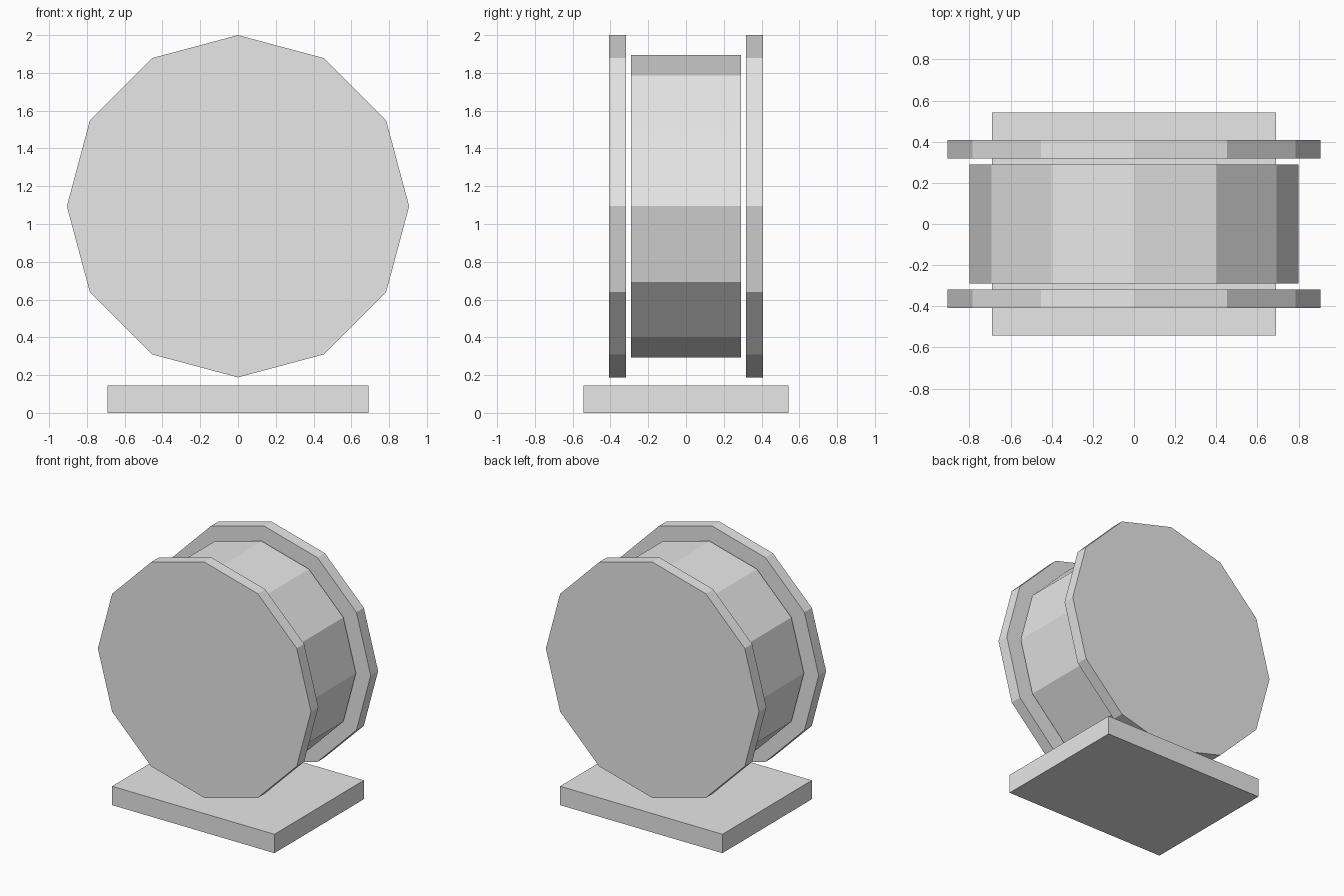
import bpy
import math

cube = bpy.data.objects.get("Cube")
if cube:
    bpy.data.objects.remove(cube, do_unlink=True)

# One plain grey for every part
grey = bpy.data.materials.new("light_grey")
grey.use_nodes = True
colour = (0.8, 0.8, 0.8, 1.0)
grey.diffuse_color = colour
for node in grey.node_tree.nodes:
    if node.type == 'BSDF_PRINCIPLED':
        node.inputs["Base Color"].default_value = colour

AXIS_HEIGHT = 1.094
SIDES = 12


def finish(name):
    obj = bpy.context.object
    obj.name = name
    bpy.ops.object.transform_apply(location=False, rotation=True, scale=True)
    obj.data.materials.append(grey)
    return obj


def add_disc(name, radius, y, thickness):
    """Flat-sided cylinder lying along y, with a corner at the top."""
    bpy.ops.mesh.primitive_cylinder_add(
        vertices=SIDES, radius=radius, depth=thickness,
        location=(0, y, AXIS_HEIGHT), rotation=(math.pi / 2, 0, 0))
    return finish(name)


# Base slab
bpy.ops.mesh.primitive_cube_add(size=1, location=(0, 0, 0.0725))
bpy.context.object.scale = (1.38, 1.086, 0.145)
finish("base_slab")

# Central drum
add_disc("drum", 0.8, 0, 0.58)

# Wider end plates, separated from the drum by a thin gap
for name, side in (("front_plate", -1), ("back_plate", 1)):
    add_disc(name, 0.906, side * 0.3625, 0.09)
